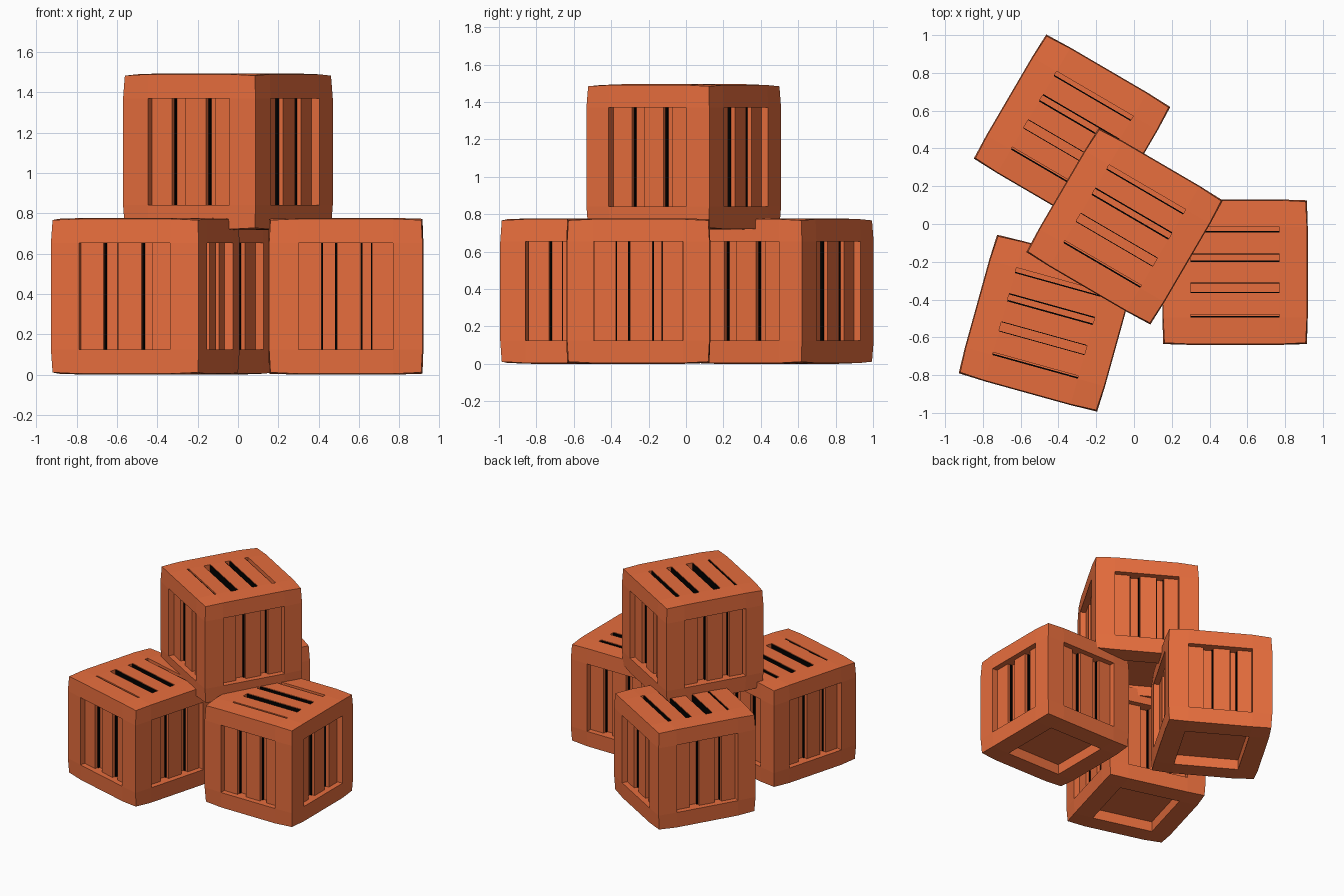
import bpy
import bmesh
from math import radians
from mathutils import Matrix, Vector

cube = bpy.data.objects.get("Cube")
if cube:
    bpy.data.objects.remove(cube, do_unlink=True)


def material(name, rgb):
    m = bpy.data.materials.new(name)
    m.use_nodes = True
    colour = (*rgb, 1)
    m.diffuse_color = colour
    bsdf = m.node_tree.nodes["Principled BSDF"]
    bsdf.inputs["Base Color"].default_value = colour
    bsdf.inputs["Roughness"].default_value = 0.8
    return m


WOOD = material("orange wood", (0.8, 0.155, 0.047))
DARK = material("dark gap", (0.0, 0.0, 0.0))

HALF = Vector((0.385, 0.385, 0.389))      # half size of a crate
WINDOW = Vector((0.235, 0.24, 0.265))     # half size of the recesses
RECESS = 0.08
SLAT_DEPTH = 0.042
# How far a grid point is drawn in: on a face, on an edge, at a corner
PULL = {1: 1, 2: 0.988, 3: 0.971}


def finish(bm, name, mat):
    mesh = bpy.data.meshes.new(name)
    bm.to_mesh(mesh)
    bm.free()
    mesh.materials.append(mat)
    return mesh


def box(bm, frame, u, v, n):
    """Box between (low, high) pairs along the axes of one crate side."""
    size = [b - a for a, b in (u, v, n)]
    mid = Vector([(a + b) / 2 for a, b in (u, v, n)])
    bmesh.ops.create_cube(bm, size=1, matrix=frame @ Matrix.Translation(mid)
                          @ Matrix.Diagonal((*size, 1)))


def side_frame(u, n):
    u, n = Vector(u), Vector(n)
    return Matrix((u, n.cross(u), n)).transposed().to_4x4()


# Frame: a three-by-three grid on every side, with the middles recessed
def build_frame():
    bm = bmesh.new()
    verts = {}

    def vert(key):
        if key not in verts:
            pull = PULL[sum(k in (0, 3) for k in key)]
            co = [(-HALF[a] * pull, -WINDOW[a], WINDOW[a], HALF[a] * pull)[key[a]]
                  for a in range(3)]
            verts[key] = bm.verts.new(co)
        return verts[key]

    middles = []
    for axis in range(3):
        for end in (0, 3):
            for i in range(3):
                for j in range(3):
                    loop = []
                    for di, dj in ((0, 0), (1, 0), (1, 1), (0, 1)):
                        key = [0, 0, 0]
                        key[axis] = end
                        key[(axis + 1) % 3] = i + di
                        key[(axis + 2) % 3] = j + dj
                        loop.append(vert(tuple(key)))
                    face = bm.faces.new(loop if end else loop[::-1])
                    if i == j == 1:
                        middles.append(face)
    bm.normal_update()
    bmesh.ops.inset_individual(bm, faces=middles, thickness=0, depth=-RECESS)
    return finish(bm, "crate_frame", WOOD)


# Slats and dark cracks, as ranges across each side
SIDE_SLATS = ((-0.235, -0.12), (-0.045, 0.075), (0.13, 0.235))
SIDE_CRACKS = ((-0.12, -0.113), (-0.054, -0.045), (0.075, 0.083), (0.125, 0.13))
LID_SLATS = ((-0.225, -0.11), (-0.055, 0.055), (0.1, 0.21))
LID_CRACKS = ((-0.24, -0.232), (-0.11, -0.106), (-0.059, -0.055),
              (0.055, 0.063), (0.093, 0.1), (0.21, 0.217))


def build_boards():
    slats, cracks = bmesh.new(), bmesh.new()
    for k in range(4):
        turn = Matrix.Rotation(radians(90 * k), 3, 'Z')
        frame = side_frame(turn @ Vector((1, 0, 0)), turn @ Vector((0, -1, 0)))
        h, floor = WINDOW.z, HALF.x - RECESS
        for s in SIDE_SLATS:
            box(slats, frame, s, (-h, h), (floor, HALF.x - SLAT_DEPTH))
        for c in SIDE_CRACKS:
            box(cracks, frame, c, (-h, h), (floor, floor + 0.015))
    # Lid slats sit flush with the frame, and dark linings fill their slots' edges
    frame = side_frame((0, 1, 0), (0, 0, 1))
    w, floor = WINDOW.x, HALF.z - RECESS
    for s in LID_SLATS:
        box(slats, frame, s, (-w, w), (floor, HALF.z))
    for c in LID_CRACKS:
        box(cracks, frame, c, (-w, w), (floor, HALF.z - 0.004))
    return finish(slats, "crate_slats", WOOD), finish(cracks, "crate_cracks", DARK)


parts = (build_frame(), *build_boards())

# Three crates on the ground and one stacked on them
CRATES = {
    "right": ((0.535, -0.255, HALF.z), 0),
    "front": ((-0.46, -0.525, HALF.z), -15.5),
    "back": ((-0.328, 0.483, HALF.z), -30.3),
    "top": ((-0.05, -0.012, 1.106), -30.3),
}
for label, (place, angle) in CRATES.items():
    for mesh in parts:
        ob = bpy.data.objects.new(f"{label}_{mesh.name}", mesh)
        ob.location = place
        ob.rotation_euler.z = radians(angle)
        bpy.context.collection.objects.link(ob)
